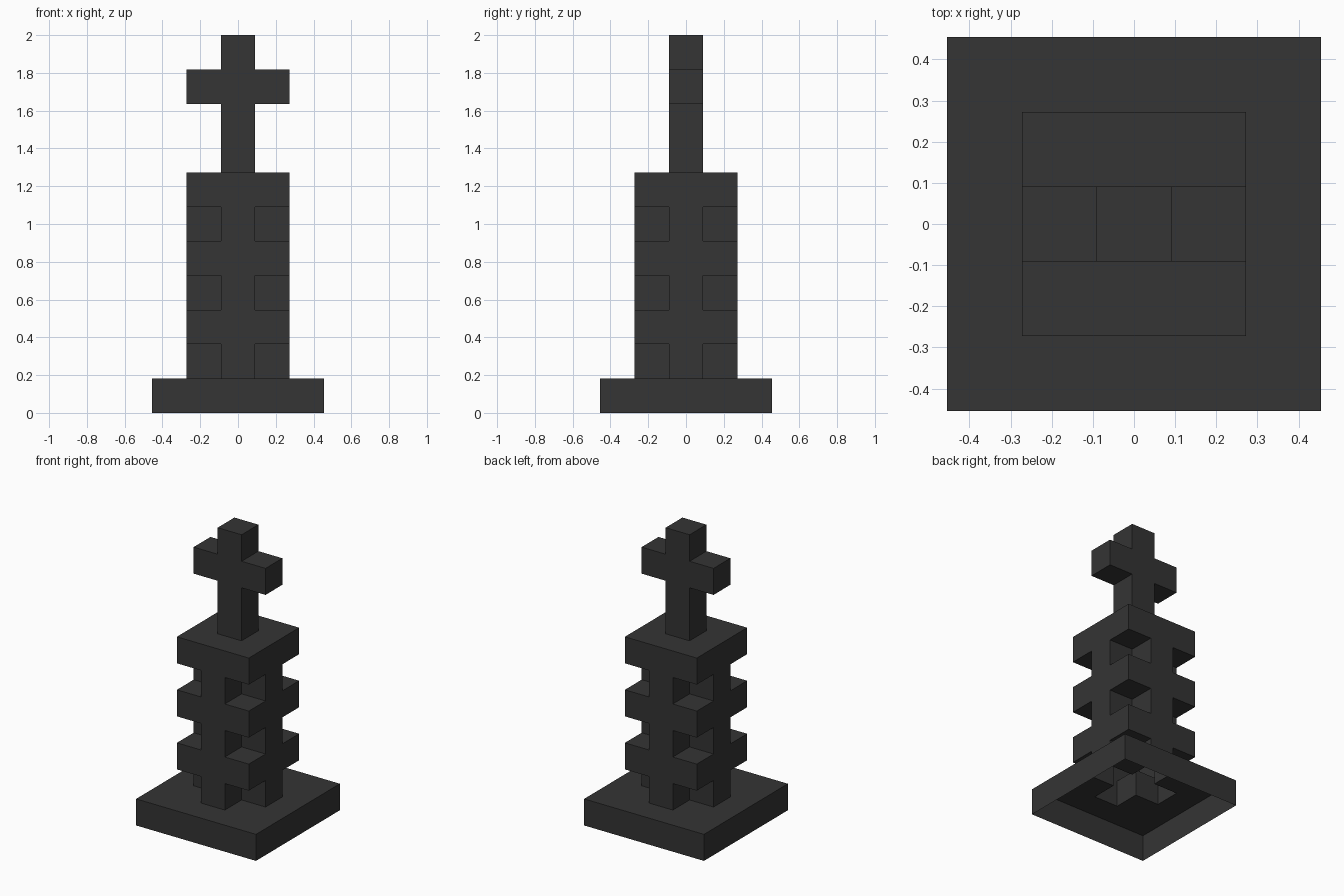
import bpy
import bmesh
from mathutils import Vector

if "Cube" in bpy.data.objects:
    bpy.data.objects.remove(bpy.data.objects["Cube"])

U = 2 / 11  # block size: the piece is 11 blocks tall

mat = bpy.data.materials.new("charcoal")
mat.diffuse_color = (0.0345, 0.0345, 0.0345, 1)
mat.use_nodes = True
mat.node_tree.nodes["Principled BSDF"].inputs["Base Color"].default_value = mat.diffuse_color


def square(r, z):
    return {(x, y, z) for x in range(-r, r + 1) for y in range(-r, r + 1)}


def plus(z):
    return {c for c in square(1, z) if c[0] * c[1] == 0}


# Base slab
base = square(2, 0)

# Tower: plus-shaped necks alternating with full square rings
tower = set()
for z in (1, 3, 5):
    tower |= plus(z) | square(1, z + 1)

# Cross: upright post with two side arms
cross = {(0, 0, z) for z in range(7, 11)} | {(-1, 0, 9), (1, 0, 9)}

solid = base | tower | cross


def build(name, cells):
    """Skin the exposed block sides; the shell is hollow and open underneath."""
    bm = bmesh.new()
    for cell in sorted(cells):
        for axis in range(3):
            for sign in (-1, 1):
                n = Vector((0, 0, 0))
                n[axis] = sign
                near = tuple(int(a + b) for a, b in zip(cell, n))
                if near in solid or near[2] < 0:
                    continue
                a = Vector((0, 0, 0))
                a[(axis + 1) % 3] = 0.5
                b = n.cross(a)
                mid = Vector(cell) + Vector((0, 0, 0.5)) + n * 0.5
                corners = (mid - a - b, mid + a - b, mid + a + b, mid - a + b)
                bm.faces.new([bm.verts.new(c * U) for c in corners])
    bmesh.ops.remove_doubles(bm, verts=bm.verts[:], dist=0.001)
    mesh = bpy.data.meshes.new(name)
    bm.to_mesh(mesh)
    bm.free()
    mesh.materials.append(mat)
    bpy.context.collection.objects.link(bpy.data.objects.new(name, mesh))


build("base", base)
build("tower", tower)
build("cross", cross)
